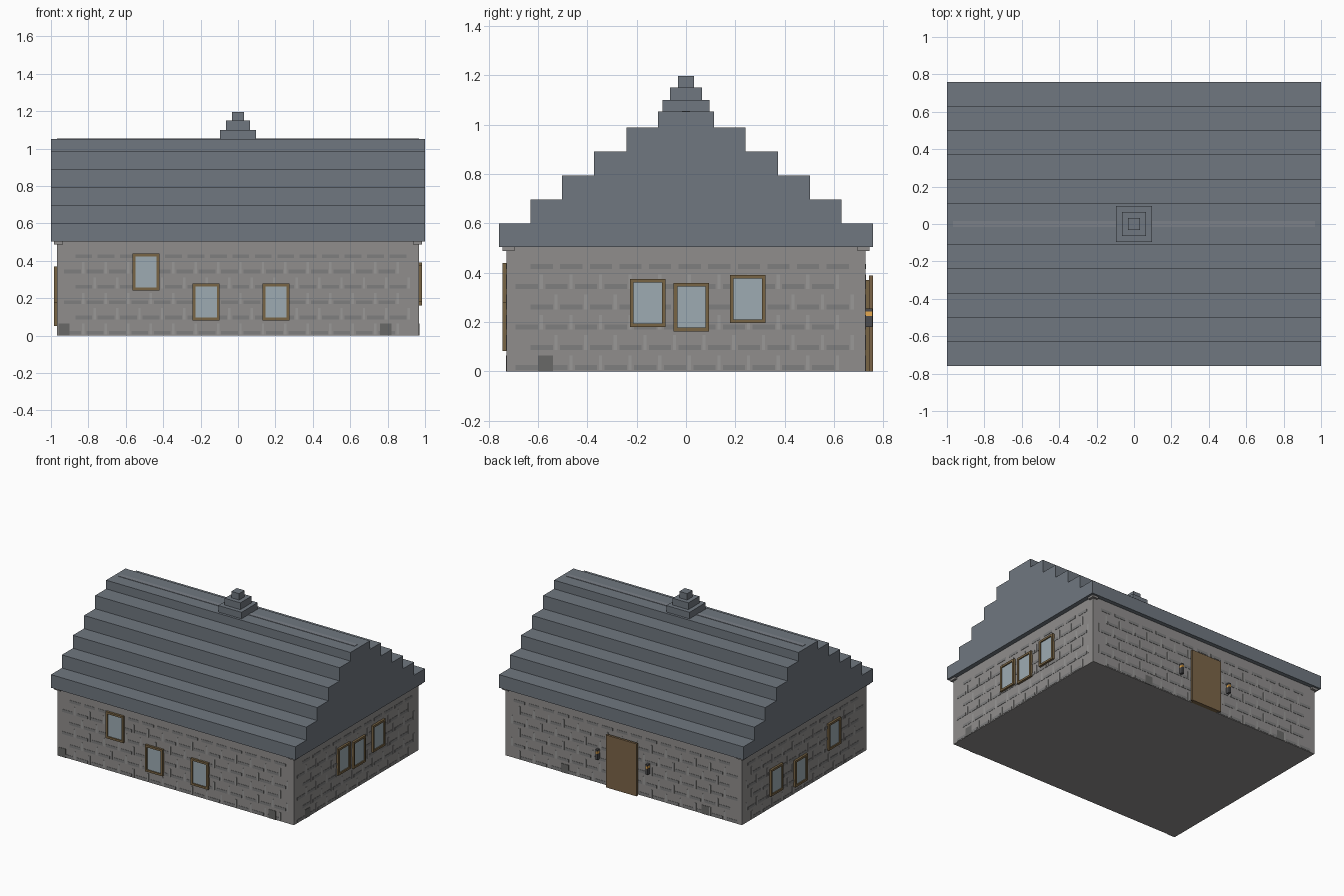
import bpy, bmesh

if "Cube" in bpy.data.objects:
    bpy.data.objects.remove(bpy.data.objects["Cube"])

WX, WY, WH = 0.967, 0.727, 0.503   # wall half sizes and wall height


def material(name, rgb):
    m = bpy.data.materials.new(name)
    m.diffuse_color = (*rgb, 1)
    m.use_nodes = True
    m.node_tree.nodes["Principled BSDF"].inputs["Base Color"].default_value = m.diffuse_color
    return m


ROOF = material("slate", (0.16, 0.185, 0.215))
RIDGE = material("ridge_slate", (0.2, 0.22, 0.25))
WALL = material("stone", (0.28, 0.27, 0.265))
JOINT = material("dark_stone", (0.21, 0.21, 0.21))
LIGHT = material("light_stone", (0.32, 0.315, 0.31))
PATCH = material("worn_stone", (0.14, 0.14, 0.135))
FRAME = material("frame_wood", (0.19, 0.13, 0.06))
DOOR = material("door_wood", (0.2, 0.13, 0.065))
GLASS = material("glass", (0.34, 0.41, 0.45))
IRON = material("iron", (0.07, 0.07, 0.075))
GLOW = material("glow", (0.8, 0.4, 0.08))


def finish(name, bm, mat):
    me = bpy.data.meshes.new(name)
    bmesh.ops.recalc_face_normals(bm, faces=bm.faces)
    bm.to_mesh(me)
    bm.free()
    me.materials.append(mat)
    ob = bpy.data.objects.new(name, me)
    bpy.context.collection.objects.link(ob)
    return ob


def boxes(name, items, mat):
    """One object made of boxes, each (x0, x1, y0, y1, z0, z1)."""
    bm = bmesh.new()
    for x0, x1, y0, y1, z0, z1 in items:
        for v in bmesh.ops.create_cube(bm, size=1)["verts"]:
            v.co = ((x0 + x1) / 2 + v.co.x * (x1 - x0),
                    (y0 + y1) / 2 + v.co.y * (y1 - y0),
                    (z0 + z1) / 2 + v.co.z * (z1 - z0))
    return finish(name, bm, mat)


def on_wall(side, u0, u1, z0, z1, d0, d1):
    """Box on a wall: u runs along x or y, d is the distance out from the wall."""
    if side == "front":
        return (u0, u1, -WY - d1, -WY - d0, z0, z1)
    if side == "back":
        return (u0, u1, WY + d0, WY + d1, z0, z1)
    if side == "right":
        return (WX + d0, WX + d1, u0, u1, z0, z1)
    return (-WX - d1, -WX - d0, u0, u1, z0, z1)


# Walls and eave blocks at the four corners
boxes("walls", [(-WX, WX, -WY, WY, 0, WH)], WALL)
boxes("corner_blocks",
      [(min(a, b), max(a, b), min(c, d), max(c, d), 0.488, WH + 0.002)
       for a, b in ((0.935, 0.984), (-0.935, -0.984))
       for c, d in ((0.695, 0.743), (-0.695, -0.743))], WALL)

# Stepped roof: half profile mirrored and extruded along x
tiers = [(0.758, 0.6), (0.63, 0.697), (0.502, 0.793),
         (0.372, 0.89), (0.241, 0.988), (0.113, 1.052)]
half, z = [], 0.503
for y, top in tiers:
    half += [(y, z), (y, top)]
    z = top
profile = half + [(-y, z) for y, z in reversed(half)]
bm = bmesh.new()
face = bm.faces.new([bm.verts.new((-1, y, z)) for y, z in profile])
ext = bmesh.ops.extrude_face_region(bm, geom=[face], use_keep_orig=True)
bmesh.ops.translate(bm, vec=(2, 0, 0),
                    verts=[g for g in ext["geom"] if isinstance(g, bmesh.types.BMVert)])
finish("roof", bm, ROOF)
boxes("ridge_strip", [(-0.967, 0.967, -0.017, 0.017, 1.04, 1.055)], RIDGE)

# Stepped finial on the ridge
boxes("finial", [(-r, r, -r, r, z0, z1) for r, z0, z1 in
                 ((0.095, 1.04, 1.1), (0.064, 1.1, 1.15), (0.032, 1.15, 1.197))], ROOF)

# Stone courses: dark bed joints and light upright joints, nearly flush
for side, limit in (("front", 0.93), ("back", 0.93), ("right", 0.69), ("left", 0.69)):
    beds, uprights = [], []
    for row in range(6):
        z0 = 0.005 + row * 0.082
        u = -limit + (0.06 if row % 2 else 0)
        while u + 0.1 <= limit:
            beds.append(on_wall(side, u, u + 0.09, z0, z0 + 0.02, -0.005, 0.002))
            if row < 5:
                uprights.append(on_wall(side, u + 0.097, u + 0.11, z0, z0 + 0.06, -0.005, 0.002))
            u += 0.12
    boxes(side + "_bed_joints", beds, JOINT)
    boxes(side + "_upright_joints", uprights, LIGHT)

# Worn stones at the foot of the walls
boxes("worn_stones", [on_wall(s, u - 0.03, u + 0.03, 0, 0.065, -0.005, 0.003)
                      for s, u in (("front", -0.93), ("front", 0.79), ("right", -0.57),
                                   ("back", 0.48), ("back", -0.67))], PATCH)

# Windows: centre along the wall and height
windows = [("front", -0.492, 0.34), ("front", -0.17, 0.18), ("front", 0.203, 0.18),
           ("right", -0.155, 0.277), ("right", 0.022, 0.26), ("right", 0.25, 0.293),
           ("left", 0.335, 0.19), ("left", 0.05, 0.15), ("left", -0.34, 0.272)]
W, H, T = 0.072, 0.098, 0.015
for i, (s, u, z) in enumerate(windows, 1):
    boxes(f"{s}_window_frame_{i}", [
        on_wall(s, u - W, u - W + T, z - H, z + H, -0.005, 0.016),
        on_wall(s, u + W - T, u + W, z - H, z + H, -0.005, 0.016),
        on_wall(s, u - W + T, u + W - T, z - H, z - H + T, -0.005, 0.016),
        on_wall(s, u - W + T, u + W - T, z + H - T, z + H, -0.005, 0.016)], FRAME)
    boxes(f"{s}_window_glass_{i}",
          [on_wall(s, u - W + T, u + W - T, z - H + T, z + H - T, -0.005, 0.008)], GLASS)

# Back door with backing panel
boxes("door_backing", [on_wall("back", -0.11, 0.11, 0, 0.37, -0.005, 0.016)], FRAME)
boxes("door", [on_wall("back", -0.125, 0.125, 0, 0.388, 0.014, 0.031)], DOOR)

# Lanterns either side of the door
for name, u in (("left", -0.205), ("right", 0.205)):
    boxes(name + "_lantern", [on_wall("back", u - 0.009, u + 0.009, 0.18, 0.225, -0.005, 0.028),
                              on_wall("back", u - 0.009, u + 0.009, 0.243, 0.255, -0.005, 0.028)], IRON)
    boxes(name + "_lantern_glow", [on_wall("back", u - 0.008, u + 0.008, 0.225, 0.243, -0.005, 0.029)], GLOW)
